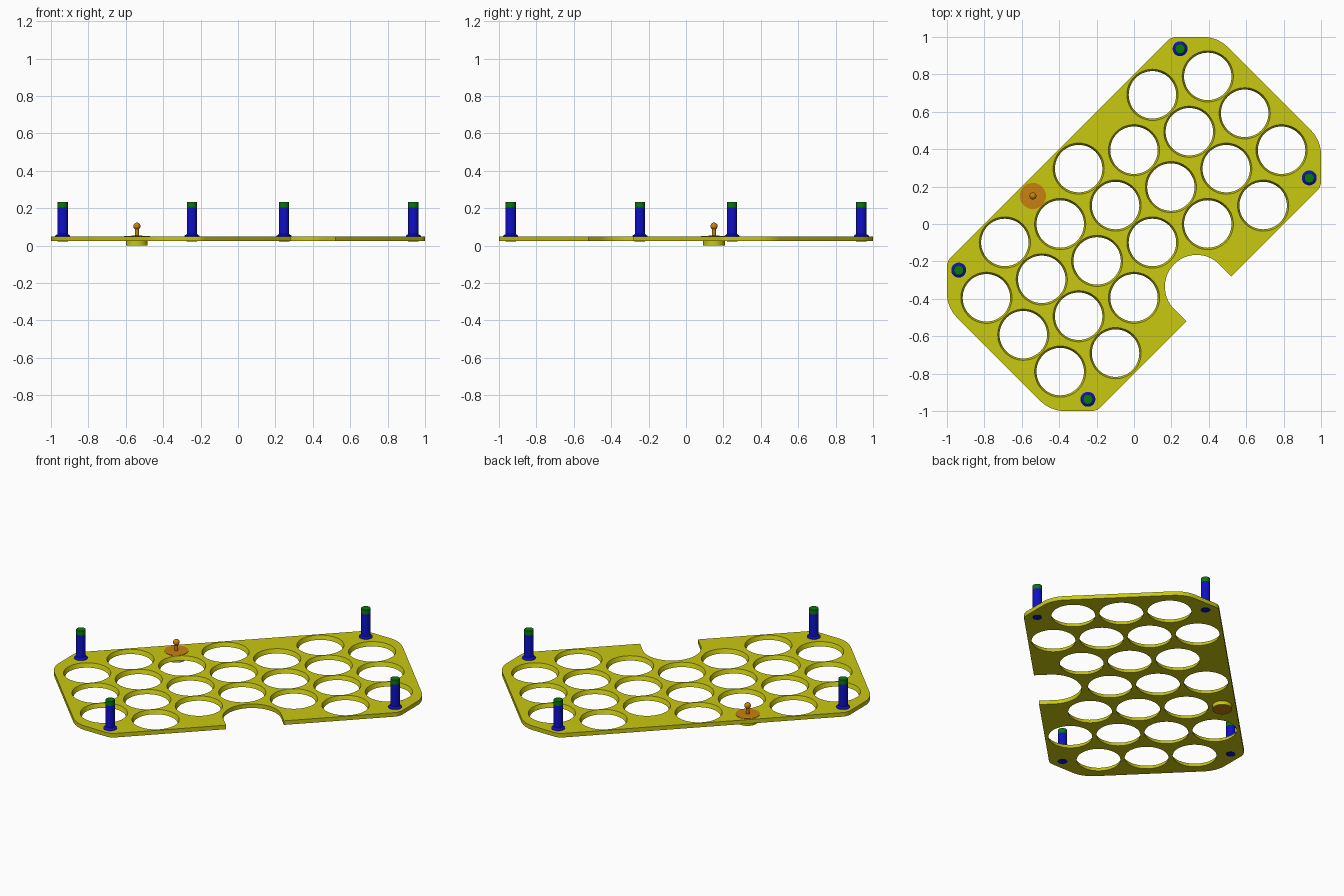
import bpy, bmesh
from math import sin, cos, pi, radians

if "Cube" in bpy.data.objects:
    bpy.data.objects.remove(bpy.data.objects["Cube"], do_unlink=True)

STEP = 0.279               # hole pitch
TOP, BOTTOM = 0.05, 0.024  # plate faces
TURN = radians(45)         # the tray lies diagonally


def material(name, rgb):
    m = bpy.data.materials.new(name)
    m.use_nodes = True
    m.diffuse_color = (*rgb, 1)
    m.node_tree.nodes["Principled BSDF"].inputs["Base Color"].default_value = (*rgb, 1)
    return m


yellow = material("yellow", (0.58, 0.58, 0.005))
blue = material("blue", (0.005, 0.005, 0.58))
green = material("green", (0.003, 0.19, 0.003))
orange = material("orange", (0.58, 0.22, 0.005))


def finish(bm, name, *mats):
    bmesh.ops.recalc_face_normals(bm, faces=bm.faces[:])
    mesh = bpy.data.meshes.new(name)
    bm.to_mesh(mesh)
    bm.free()
    ob = bpy.data.objects.new(name, mesh)
    bpy.context.collection.objects.link(ob)
    for m in mats:
        mesh.materials.append(m)
    bpy.ops.object.select_all(action='DESELECT')
    ob.select_set(True)
    bpy.context.view_layer.objects.active = ob
    bpy.ops.object.shade_smooth_by_angle(angle=radians(35))
    return ob


def arc(u, v, r, start, end, n):
    angles = [radians(start + (end - start) * i / n) for i in range(n + 1)]
    return [(u + r * cos(a), v + r * sin(a)) for a in angles]


def lathe(name, profile, u, v, *mats, split=None):
    """Spin an (r, z) profile and place it at tray coordinates u, v."""
    bm = bmesh.new()
    verts = [bm.verts.new((r, 0, z)) for r, z in profile]
    edges = [bm.edges.new(pair) for pair in zip(verts, verts[1:])]
    bmesh.ops.spin(bm, geom=verts + edges, cent=(0, 0, 0), axis=(0, 0, 1),
                   angle=2 * pi, steps=32, use_duplicate=False)
    bmesh.ops.remove_doubles(bm, verts=bm.verts[:], dist=0.0001)
    if split:
        for f in bm.faces:
            f.material_index = int(f.calc_center_median().z > split)
    ob = finish(bm, name, *mats)
    ob.location = (u * cos(TURN) - v * sin(TURN), u * sin(TURN) + v * cos(TURN), 0)
    return ob


# Plate outline: four double-radius corners and a round-ended slot in one side
corner = arc(0.8195, 0.496, 0.07, 90, 45, 5) + arc(0.838, 0.315, 0.185, 45, 0, 8)[1:]
slot = [(0.17, -0.566)] + arc(0, -0.474, 0.17, 0, 180, 32) + [(-0.17, -0.566)]
outline = (corner + [(u, -v) for u, v in reversed(corner)] + slot
           + [(-u, -v) for u, v in corner] + [(-u, v) for u, v in reversed(corner)])

# Staggered rows of three and four holes, leaving one out for the slot
holes = []
for row in range(-3, 4):
    for col in ((-1, 0, 1) if row % 2 else (-1.5, -0.5, 0.5, 1.5)):
        if (row, col) != (0, -1.5):
            holes.append((row * STEP, col * STEP))

bm = bmesh.new()
rims = {TOP: [], BOTTOM: []}


def wall(top_points, bottom_points):
    rings = []
    for z, points in ((TOP, top_points), (BOTTOM, bottom_points)):
        ring = [bm.verts.new((u, v, z)) for u, v in points]
        rims[z] += [bm.edges.new((a, b)) for a, b in zip(ring, ring[1:] + ring[:1])]
        rings.append(ring)
    a, b = rings
    for i in range(len(a)):
        bm.faces.new((a[i - 1], a[i], b[i], b[i - 1]))


wall(outline, outline)
for u, v in holes:
    wall(arc(u, v, 0.137, 0, 360, 48)[:-1], arc(u, v, 0.127, 0, 360, 48)[:-1])
for z, edges in rims.items():
    bmesh.ops.triangle_fill(bm, use_beauty=True, use_dissolve=False, edges=edges,
                            normal=(0, 0, 1 if z == TOP else -1))
plate = finish(bm, "plate", yellow)
plate.rotation_euler.z = TURN

# Corner posts with flared feet and green tips
post = [(0, BOTTOM - 0.001), (0.028, BOTTOM - 0.001), (0.028, TOP), (0.04, TOP),
        (0.04, TOP + 0.003), (0.027, TOP + 0.012), (0.027, 0.203), (0.027, 0.232), (0, 0.232)]
for end, u in (("right", 3 * STEP), ("left", -3 * STEP)):
    for side, v in (("back", 1.75 * STEP), ("front", -1.75 * STEP)):
        lathe(f"post_{end}_{side}", post, u, v, blue, green, split=0.204)

# Boss under the plate, and the round-headed pin seated in it
pin_u, pin_v = -0.99 * STEP, 1.75 * STEP
lathe("pin_boss", [(0.054, BOTTOM + 0.005), (0.054, 0), (0.058, 0), (0.058, BOTTOM + 0.005)],
      pin_u, pin_v, yellow)
ball = [(0.019 * cos(a), 0.104 + 0.019 * sin(a)) for a in
        (radians(-55 + 145 * i / 12) for i in range(12))]
lathe("pin", [(0, 0.001), (0.054, 0.001), (0.054, TOP), (0.07, TOP), (0.07, TOP + 0.002),
              (0.011, TOP + 0.003)] + ball + [(0, 0.123)], pin_u, pin_v, orange)
